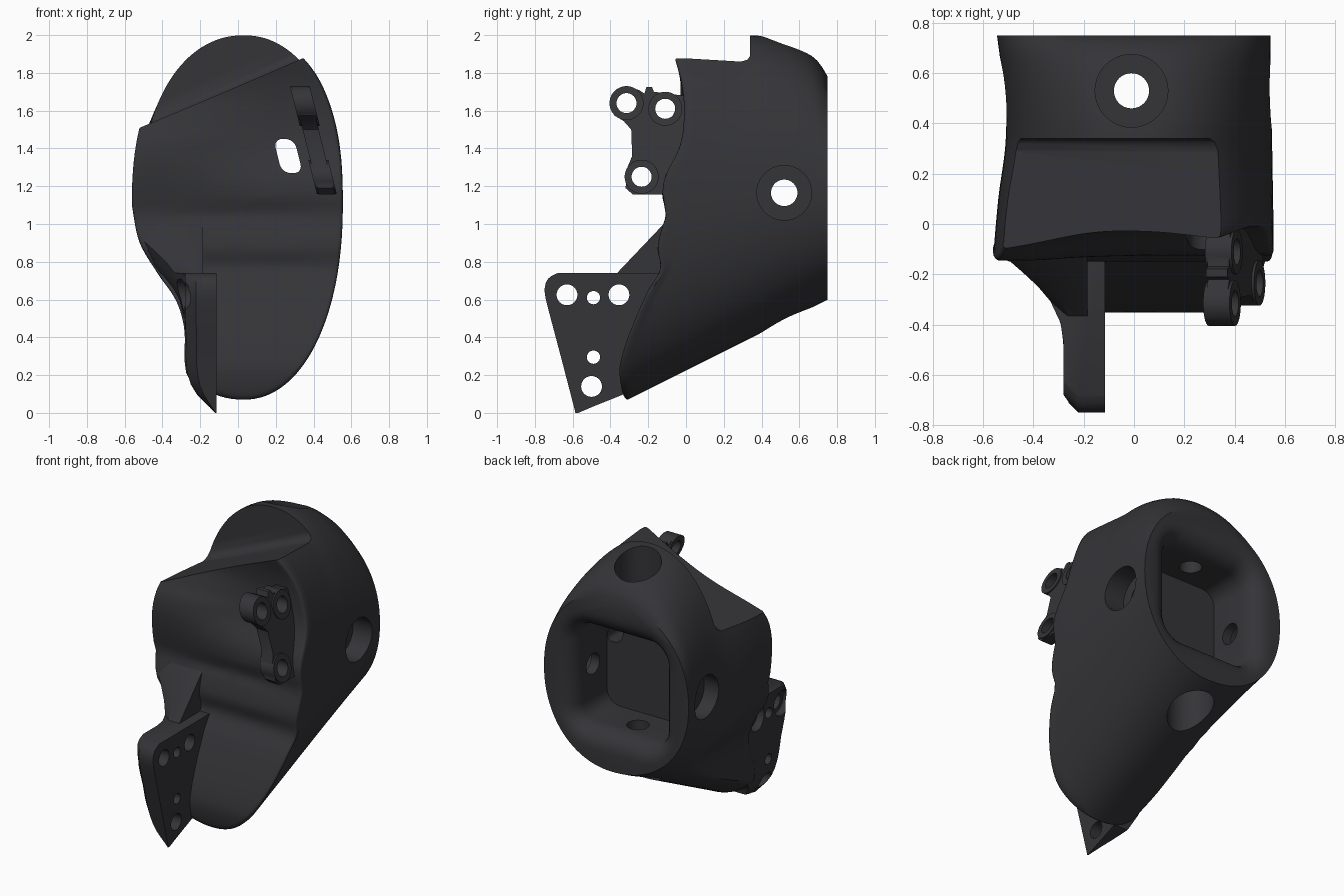
import bpy, bmesh
from math import sin, cos, pi, radians

if "Cube" in bpy.data.objects:
    bpy.data.objects.remove(bpy.data.objects["Cube"])


def curve(tab, v):
    """Smooth (Hermite) lookup in a small (position, value) table."""
    if v <= tab[0][0]:
        return tab[0][1]
    if v >= tab[-1][0]:
        return tab[-1][1]
    i = next(k for k in range(len(tab) - 1) if tab[k + 1][0] >= v)

    def slope(k):
        a, b = tab[max(k - 1, 0)], tab[min(k + 1, len(tab) - 1)]
        return (b[1] - a[1]) / (b[0] - a[0])
    (x0, y0), (x1, y1) = tab[i], tab[i + 1]
    h = x1 - x0
    t = (v - x0) / h
    return ((2*t**3 - 3*t*t + 1) * y0 + (t**3 - 2*t*t + t) * h * slope(i)
            + (3*t*t - 2*t**3) * y1 + (t**3 - t*t) * h * slope(i + 1))


def loft(name, rings):
    bm = bmesh.new()
    vr = [[bm.verts.new(p) for p in r] for r in rings]
    n = len(rings[0])
    for a, b in zip(vr, vr[1:]):
        for i in range(n):
            bm.faces.new((a[i], a[(i + 1) % n], b[(i + 1) % n], b[i]))
    bm.faces.new(vr[0])
    bm.faces.new(vr[-1])
    bmesh.ops.recalc_face_normals(bm, faces=bm.faces)
    me = bpy.data.meshes.new(name)
    bm.to_mesh(me)
    bm.free()
    ob = bpy.data.objects.new(name, me)
    bpy.context.collection.objects.link(ob)
    return ob


def rod(axis, u, v, r, a, b, n=40):
    """Cylinder along x (u,v = y,z) or z (u,v = x,y) from a to b."""
    pts = [(u + r * cos(2*pi*i/n), v + r * sin(2*pi*i/n)) for i in range(n)]
    if axis == 'x':
        return loft("cutter", [[(s, p, q) for p, q in pts] for s in (a, b)])
    return loft("cutter", [[(p, q, s) for p, q in pts] for s in (a, b)])


def rounded(cx, cz, hw, hh, r, y, lean=0.0, k=6):
    out = []
    for c, (sx, sz) in enumerate(((1, 1), (-1, 1), (-1, -1), (1, -1))):
        for j in range(k + 1):
            a = (c + j / k) * pi / 2
            z = sz * (hh - r) + r * sin(a)
            out.append((cx + sx * (hw - r) + r * cos(a) - lean * z, y, cz + z))
    return out


def boolean(ob, tools, op='DIFFERENCE'):
    bpy.context.view_layer.objects.active = ob
    for t in tools:
        t.hide_render = True
        m = ob.modifiers.new("bool", 'BOOLEAN')
        m.operation, m.solver, m.object = op, 'EXACT', t
        bpy.ops.object.modifier_apply(modifier=m.name)
        bpy.data.objects.remove(t, do_unlink=True)


def smooth(ob, deg=35):
    bpy.ops.object.select_all(action='DESELECT')
    ob.select_set(True)
    bpy.context.view_layer.objects.active = ob
    bpy.ops.object.shade_smooth_by_angle(angle=radians(deg))


# Guide curves: wavy front face (right, and upper left bulge), left limit, top line, left width
FRONT = [(.05, -.32), (.15, -.345), (.25, -.35), (.42, -.30), (.65, -.20), (.76, -.135),
         (.87, -.15), (.97, -.13), (1.05, -.105), (1.15, -.125), (1.25, -.11), (1.42, -.03),
         (1.6, -.01), (1.75, -.025), (1.88, -.06), (2, -.09)]
BULGE = [(1.05, -.105), (1.15, -.125), (1.25, -.14), (1.35, -.145), (1.45, -.13), (1.53, -.09),
         (1.7, -.04), (2, -.09)]
LEFT = [(0, -.125), (.12, -.24), (.25, -.28), (.45, -.285), (.6, -.33), (.73, -.42),
        (.9, -.52), (1.08, -.56)]
TOP = [(.3, 2.0), (.4, 1.995), (.5, 1.97), (.6, 1.93), (.7, 1.86), (.75, 1.78)]
WIDE = [(-.15, .562), (.1, .54), (.34, .51), (.55, .52), (.75, .545)]
N = 128


def front(x, z):
    f = curve(FRONT, z)
    if z > 1.05:
        w = max(0, min(1, (.3 - x) / .75))
        f += (curve(BULGE, z) - f) * w * w * (3 - 2 * w)
    return f


def section(y, a, s=1.0):
    zm, cx, n = 1.1 + .09 * max(0, min(1, (y + .3) / 1.05)), .03, 2.12
    zt, zb = curve(TOP, y), .07 + (max(y, -.31) + .31) * .5
    c, d = cos(a), sin(a)
    if d > 0:
        n += .25 * max(0, min(1, (.3 - y) / .3))
    w = .555 - cx if c > 0 else curve(WIDE, y) + cx
    if c > 0:
        w -= .012 * max(0, min(1, y / .7))
    h = zt - zm if d > 0 else zm - zb
    x = cx + w * (1 if c > 0 else -1) * abs(c) ** (2 / n)
    z = zm + h * (1 if d > 0 else -1) * abs(d) ** (2 / n)
    if z < 1.08:
        x = max(x, curve(LEFT, z))
    return cx + (x - cx) * s, zm + (z - zm) * s


# Main shell: concentric front face, tight front edge, sides, flat back
rings = []
for k in range(1, 35):
    r = []
    for i in range(N):
        x, z = section(-.31, 2*pi*i/N, .97 * k / 34)
        r.append((x, front(x, z), z))
    rings.append(r)
for k in range(1, 5):
    ph = k / 4 * pi / 2
    r = []
    for i in range(N):
        x, z = section(-.31, 2*pi*i/N, .97 + .03 * sin(ph))
        r.append((x, front(x, z) + .018 * (1 - cos(ph)), z))
    rings.append(r)
for k in range(0, 29):
    t = .04 + .96 * k / 28
    r = []
    for i in range(N):
        a, y = 2*pi*i/N, -.31 + 1.06 * t
        for _ in range(3):
            x, z = section(y, a)
            f = front(x, z)
            y = f + t * (.75 - f)
        x, z = section(y, a)
        r.append((x, y, z))
    rings.append(r)
shell = loft("shell", rings)

# Shell cuts: sloped ledge, flared rear socket, front window, four counterbored holes
ledge = loft("cutter", [[(x, y, z + dz) for x, z in ((-.8, 1.384), (.37, 1.885), (.37, 2.3), (-.8, 2.3))]
                        for y, dz in ((-.7, .03), (.29, -.01), (.325, .005), (.34, .035))])
flare = [(.335 + .13 * (1 - cos(g)), .1 + .18 * (1 - cos(g)), .62 + .13 * sin(g))
         for g in (pi / 2 * j / 6 for j in range(6, -1, -1))]
socket = loft("cutter", [rounded(0, 1.18, h, h, q, y)
                         for h, q, y in [(.47, .285, .78)] + flare + [(.335, .1, .37)]])
window = loft("cutter", [rounded(.265, 1.36, .055, .09, .045, y, .25) for y in (-.4, .45)])
holes = [rod('x', .52, 1.165, .07, -.8, .8), rod('z', -.01, .53, .07, .2, 2.2),
         rod('x', .52, 1.165, .145, .4, .8), rod('x', .52, 1.165, .145, -.8, -.4),
         rod('z', -.01, .53, .145, 1.62, 2.2), rod('z', -.01, .53, .145, .2, .75)]
boolean(shell, [ledge, socket, window] + holes)
smooth(shell, 40)


# Side plate and its web, lofted upward
def slab(z, yf, yb, xr):
    end = curve(LEFT, z) + .006
    near = max(-.28, end)

    def left(y):
        return near + (end - near) * max(0, min(1, (y + .42) / .3))
    y1 = yf + min(.06, (yb - yf) * .3)
    pts = [(xr, yb, z), (xr, yf, z), (left(yf) * .65 + xr * .35, yf, z)]
    for k in range(9):
        y = y1 + (yb - y1) * k / 8
        pts.append((left(y), y, z))
    return pts


EDGE = [(0, -.585), (.3, -.663), (.6, -.742), (.65, -.75), (.69, -.742), (.72, -.72), (.74, -.68)]
plate = loft("mount_plate", [
    slab(z, curve(EDGE, z), min(-.575 + 2.5 * z, -.32 + max(0, z - .15) * .8, -.02), -.115)
    for z in (.002, .03, .06, .1, .15, .2, .25, .3, .4, .5, .6, .65, .69, .71, .725, .735, .74)])
for v in plate.data.vertices:
    if v.co.z < .003:
        v.co.z = 0
cuts = []
for y, z, r in ((-.63, .625, .055), (-.355, .625, .055), (-.5, .14, .055),
                (-.49, .61, .035), (-.49, .295, .035)):
    cuts.append(rod('x', y, z, r, -.7, 0))
    if r > .05 and z > .3:
        cuts.append(rod('x', y, z, .085, -.7, -.23))
boolean(plate, cuts)
smooth(plate)
web = loft("plate_web", [slab(z, -.37 + (z - .735) * .95, .02, -.185)
                         for z in (.735, .8, .86, .92, .98, 1.03)])
smooth(web)

# Three-eyed bracket, built upright and then leaned over
OUT = [(-.38, 1.70), (-.32, 1.725), (-.25, 1.71), (-.22, 1.69), (-.21, 1.725), (-.18, 1.725),
       (-.17, 1.70), (.06, 1.67), (.1, 1.16), (-.28, 1.155), (-.32, 1.19), (-.31, 1.3),
       (-.285, 1.36), (-.29, 1.5), (-.33, 1.545), (-.38, 1.575), (-.40, 1.63)]
bracket = loft("eye_bracket", [[(x, y, z) for y, z in OUT] for x in (-.045, .04)])
EYES = ((-.315, 1.64), (-.11, 1.61), (-.235, 1.25))
boolean(bracket, [rod('x', y, z, .09, -.055, .05) for y, z in EYES], 'UNION')
boolean(bracket, [rod('x', y, z, .053, -.3, .3) for y, z in EYES])
for v in bracket.data.vertices:
    v.co.x += .40 + (1.45 - v.co.z) * .25
smooth(bracket)

# Dark plastic finish
mat = bpy.data.materials.new("dark_plastic")
mat.diffuse_color = (.035, .035, .04, 1)
mat.use_nodes = True
mat.node_tree.nodes["Principled BSDF"].inputs["Base Color"].default_value = mat.diffuse_color
for ob in (shell, plate, web, bracket):
    ob.data.materials.clear()
    ob.data.materials.append(mat)
